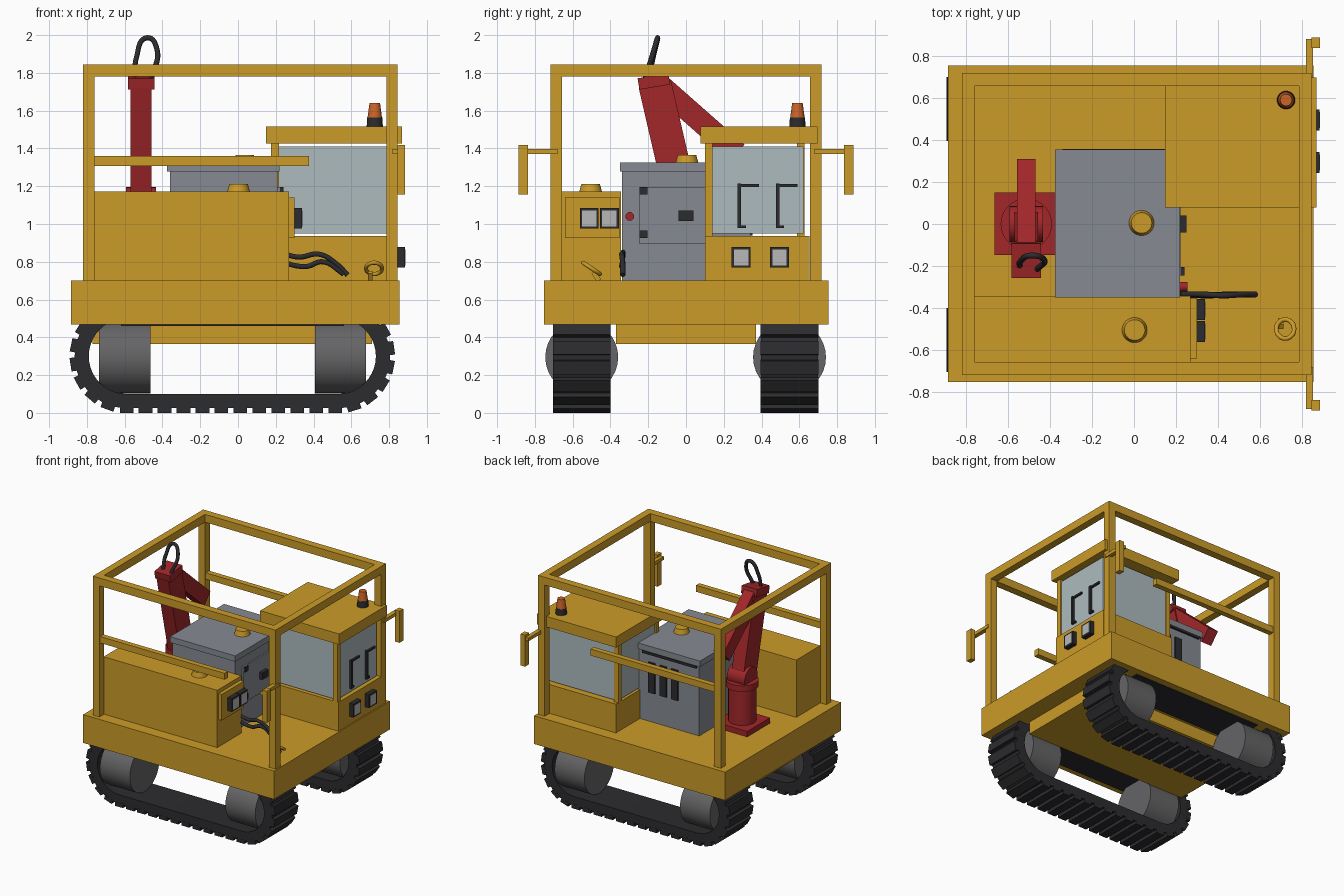
import bpy, bmesh
from math import pi, sin, cos, atan2
from mathutils import Matrix, Vector

if "Cube" in bpy.data.objects:
    bpy.data.objects.remove(bpy.data.objects["Cube"])


def material(name, rgb):
    m = bpy.data.materials.new(name)
    m.diffuse_color = (*rgb, 1)
    m.use_nodes = True
    m.node_tree.nodes["Principled BSDF"].inputs["Base Color"].default_value = m.diffuse_color
    return m


YELLOW = material("yellow_paint", (0.60, 0.33, 0.022))
RED = material("red_paint", (0.36, 0.02, 0.022))
DARK = material("rubber", (0.025, 0.025, 0.028))
STEEL = material("wheel_steel", (0.13, 0.13, 0.135))
GREY = material("grey_paint", (0.24, 0.26, 0.29))
GLASS = material("glass", (0.42, 0.50, 0.52))
LENS = material("lens", (0.48, 0.48, 0.48))
ORANGE = material("orange", (0.6, 0.13, 0.02))


def finish(name, bm, mat, smooth=False):
    bmesh.ops.recalc_face_normals(bm, faces=bm.faces)
    me = bpy.data.meshes.new(name)
    bm.to_mesh(me)
    bm.free()
    ob = bpy.data.objects.new(name, me)
    bpy.context.collection.objects.link(ob)
    me.materials.append(mat)
    if smooth:
        bpy.ops.object.select_all(action='DESELECT')
        ob.select_set(True)
        bpy.context.view_layer.objects.active = ob
        bpy.ops.object.shade_smooth_by_angle(angle=0.6)
    return ob


def add_box(bm, loc, size, rot=Matrix.Identity(4)):
    m = Matrix.Translation(loc) @ rot @ Matrix.Diagonal((*size, 1))
    bmesh.ops.create_cube(bm, size=1, matrix=m)


def box(name, x0, x1, y0, y1, z0, z1, mat=YELLOW):
    bm = bmesh.new()
    add_box(bm, ((x0 + x1) / 2, (y0 + y1) / 2, (z0 + z1) / 2), (x1 - x0, y1 - y0, z1 - z0))
    return finish(name, bm, mat)


def cyl(name, loc, r1, r2, depth, mat, axis='Z', seg=32):
    rot = Matrix.Rotation(pi / 2, 4, 'Y') if axis == 'X' else Matrix.Identity(4)
    bm = bmesh.new()
    bmesh.ops.create_cone(bm, cap_ends=True, segments=seg, radius1=r1, radius2=r2,
                          depth=depth, matrix=Matrix.Translation(loc) @ rot)
    return finish(name, bm, mat, True)


def beam(name, p, q, wx, w, mat):
    # box running from p to q in a plane of constant x
    p, q = Vector(p), Vector(q)
    d = q - p
    bm = bmesh.new()
    add_box(bm, (p + q) / 2, (wx, d.length, w), Matrix.Rotation(atan2(d.z, d.y), 4, 'X'))
    return finish(name, bm, mat)


def hose(name, pts, r, mat, closed=False):
    cu = bpy.data.curves.new(name, 'CURVE')
    cu.dimensions = '3D'
    cu.bevel_depth, cu.bevel_resolution, cu.resolution_u = r, 3, 8
    cu.use_fill_caps = True
    s = cu.splines.new('BEZIER')
    s.bezier_points.add(len(pts) - 1)
    for b, p in zip(s.bezier_points, pts):
        b.co = p
        b.handle_left_type = b.handle_right_type = 'AUTO'
    s.use_cyclic_u = closed
    ob = bpy.data.objects.new(name, cu)
    bpy.context.collection.objects.link(ob)
    cu.materials.append(mat)


# Tracks: stadium-shaped belt with tread bars, and cross drums
XA, XB, ZC = -0.59, 0.53, 0.30


def stadium(r, n=20):
    right = [(XB + r * cos(-pi / 2 + pi * i / n), ZC + r * sin(-pi / 2 + pi * i / n)) for i in range(n + 1)]
    left = [(XA + r * cos(pi / 2 + pi * i / n), ZC + r * sin(pi / 2 + pi * i / n)) for i in range(n + 1)]
    return right + left


def along(s, r):
    # point and tangent angle at distance s round the belt
    L, arc = XB - XA, pi * r
    if s < L:
        return XA + s, ZC - r, 0
    s -= L
    if s < arc:
        a = s / r
        return XB + r * sin(a), ZC - r * cos(a), a
    s -= arc
    if s < L:
        return XB - s, ZC + r, pi
    a = (s - L) / r
    return XA - r * sin(a), ZC + r * cos(a), pi + a


for side, yc in (("front", -0.552), ("back", 0.548)):
    bm = bmesh.new()
    rings = [[bm.verts.new((x, yc + dy, z)) for x, z in stadium(r)]
             for r, dy in ((0.275, -0.152), (0.275, 0.152), (0.2, 0.152), (0.2, -0.152))]
    n = len(rings[0])
    for k in range(4):
        a, b = rings[k], rings[(k + 1) % 4]
        for i in range(n):
            j = (i + 1) % n
            bm.faces.new((a[i], a[j], b[j], b[i]))
    finish(side + "_track_belt", bm, DARK, True)
    bm = bmesh.new()
    R, count = 0.283, 40
    total = 2 * (XB - XA) + 2 * pi * R
    for i in range(count):
        x, z, a = along(total * i / count, R)
        add_box(bm, (x, yc, z), (0.072, 0.306, 0.034), Matrix.Rotation(-a, 4, 'Y'))
    finish(side + "_track_treads", bm, DARK)
    box(side + "_track_guard", -0.62, 0.56, yc - 0.15, yc + 0.15, 0.46, 0.5, DARK)
    for end, x in (("left", -0.60), ("right", 0.5425)):
        cyl(f"{side}_{end}_drum", (x, yc, 0.295), 0.193, 0.193, 0.272, STEEL, 'X')

# Chassis and deck
box("chassis", -0.77, 0.71, -0.37, 0.37, 0.365, 0.48)
box("deck", -0.885, 0.855, -0.752, 0.755, 0.467, 0.70)

# Cage
for name, x in (("left", -0.79), ("right", 0.815)):
    for side, y in (("front", -0.687), ("back", 0.687)):
        box(f"{name}_{side}_post", x - 0.03, x + 0.03, y - 0.031, y + 0.031, 0.70, 1.79)
    box(name + "_top_rail", x - 0.03, x + 0.03, -0.718, 0.718, 1.78, 1.845)
for side, y in (("front", -0.687), ("back", 0.687)):
    box(side + "_top_rail", -0.765, 0.79, y - 0.031, y + 0.031, 1.78, 1.845)
    box(side + "_mid_rail", -0.765, 0.375, y - 0.022, y + 0.022, 1.307, 1.36)


def lamp(name, x, y, z):
    box(name + "_housing", x, x + 0.038, y - 0.05, y + 0.05, z - 0.054, z + 0.054, DARK)
    box(name + "_lens", x + 0.03, x + 0.041, y - 0.038, y + 0.038, z - 0.042, z + 0.042, LENS)


def filler_cap(name, x, y, z):
    cyl(name, (x, y, z + 0.02), 0.06, 0.049, 0.04, YELLOW)


# Front storage tank
box("front_tank", -0.765, 0.27, -0.656, -0.343, 0.70, 1.172)
box("lamp_panel", 0.27, 0.30, -0.64, -0.352, 0.925, 1.14)
filler_cap("tank_cap", 0.003, -0.505, 1.172)
lamp("tank_lamp_a", 0.30, -0.512, 1.03)
lamp("tank_lamp_b", 0.30, -0.406, 1.03)

# Grey engine housing
box("engine_housing", -0.36, 0.21, -0.338, 0.342, 0.70, 1.28, GREY)
box("engine_lid", -0.375, 0.22, -0.35, 0.354, 1.277, 1.325, GREY)
box("engine_door", 0.20, 0.222, -0.245, 0.10, 0.895, 1.195, GREY)
box("door_handle", 0.222, 0.25, -0.04, 0.04, 1.017, 1.072, DARK)
for i, z in enumerate((0.945, 1.175)):
    box(f"door_hinge_{i}", 0.21, 0.24, -0.245, -0.205, z - 0.02, z + 0.02, DARK)
cyl("stop_button", (0.23, -0.298, 1.04), 0.023, 0.023, 0.05, RED, 'X', 24)
filler_cap("engine_cap", 0.036, 0.005, 1.325)
for i in range(3):
    x = -0.14 + i * 0.105
    box(f"engine_vent_{i}", x - 0.03, x + 0.03, 0.335, 0.352, 0.94, 1.19, DARK)
box("vent_strip", -0.34, 0.15, 0.335, 0.358, 1.255, 1.275, DARK)

# Cab
box("cab_base", 0.18, 0.845, 0.10, 0.655, 0.70, 0.937)
box("cab_roof", 0.148, 0.868, 0.078, 0.697, 1.427, 1.515)
for i, (x, y) in enumerate(((0.196, 0.12), (0.815, 0.12), (0.196, 0.607))):
    box(f"cab_pillar_{i}", x - 0.02, x + 0.02, y - 0.02, y + 0.02, 0.93, 1.43)
box("front_window", 0.216, 0.795, 0.11, 0.125, 0.95, 1.41, GLASS)
box("back_window", 0.216, 0.82, 0.607, 0.622, 0.95, 1.41, GLASS)
box("left_window", 0.188, 0.203, 0.14, 0.587, 0.95, 1.41, GLASS)
box("windscreen", 0.81, 0.825, 0.14, 0.622, 0.95, 1.41, GLASS)
for i, y in enumerate((0.282, 0.485)):
    box(f"wiper_arm_{i}", 0.825, 0.842, y - 0.009, y + 0.009, 0.98, 1.215, DARK)
    box(f"wiper_blade_{i}", 0.825, 0.84, y, y + 0.105, 1.196, 1.211, DARK)
    box(f"wiper_foot_{i}", 0.825, 0.84, y, y + 0.035, 0.98, 0.993, DARK)
    lamp(f"cab_lamp_{i}", 0.845, y + 0.01, 0.823)
cyl("beacon_base", (0.724, 0.59, 1.54), 0.043, 0.04, 0.05, DARK)
cyl("beacon_lamp", (0.724, 0.59, 1.602), 0.038, 0.028, 0.075, ORANGE)

# Mirrors on both front corners
for name, s in (("left_mirror", -1), ("right_mirror", 1)):
    ya, yb, yc = sorted((s * 0.68, s * 0.88)), sorted((s * 0.837, s * 0.888)), 0
    box(name + "_arm", 0.818, 0.853, *ya, 1.37, 1.397)
    box(name, 0.845, 0.885, *yb, 1.157, 1.417)

# Crane: plate, column, main boom and folded second boom
CX = -0.513
box("crane_plate", -0.663, -0.365, -0.147, 0.15, 0.70, 0.745, RED)
cyl("crane_column", (CX, 0, 0.89), 0.105, 0.105, 0.31, RED)
cyl("crane_collar", (CX, 0, 1.055), 0.122, 0.122, 0.05, RED)
cyl("crane_knuckle", (CX, 0, 1.11), 0.085, 0.085, 0.16, RED, 'X')
beam("main_boom", (CX, -0.01, 1.07), (CX, -0.165, 1.74), 0.11, 0.175, RED)
beam("boom_head", (CX, -0.165, 1.725), (CX, -0.175, 1.785), 0.14, 0.165, RED)
beam("folded_boom", (CX, -0.15, 1.745), (CX, 0.27, 1.375), 0.09, 0.12, RED)
hose("boom_hose", [(-0.545, -0.20, 1.76), (-0.538, -0.175, 1.88), (-0.48, -0.15, 1.986),
                   (-0.428, -0.17, 1.92), (-0.46, -0.215, 1.77)], 0.014, DARK)

# Ground hoses and tie-down ring on deck
hose("deck_hose_a", [(0.22, -0.335, 0.85), (0.32, -0.335, 0.825), (0.43, -0.34, 0.84), (0.52, -0.335, 0.79),
                     (0.58, -0.335, 0.73)], 0.014, DARK)
hose("deck_hose_b", [(0.22, -0.335, 0.80), (0.36, -0.34, 0.775), (0.45, -0.335, 0.80), (0.56, -0.335, 0.735)],
     0.014, DARK)
hose("tie_ring", [(0.72 + 0.042 * cos(a), -0.5 + 0.045 * sin(a), 0.765 - 0.03 * sin(a))
                  for a in (i * pi / 4 for i in range(8))], 0.011, YELLOW, True)
beam("tie_ring_stem", (0.70, -0.46, 0.70), (0.70, -0.49, 0.745), 0.025, 0.025, YELLOW)
